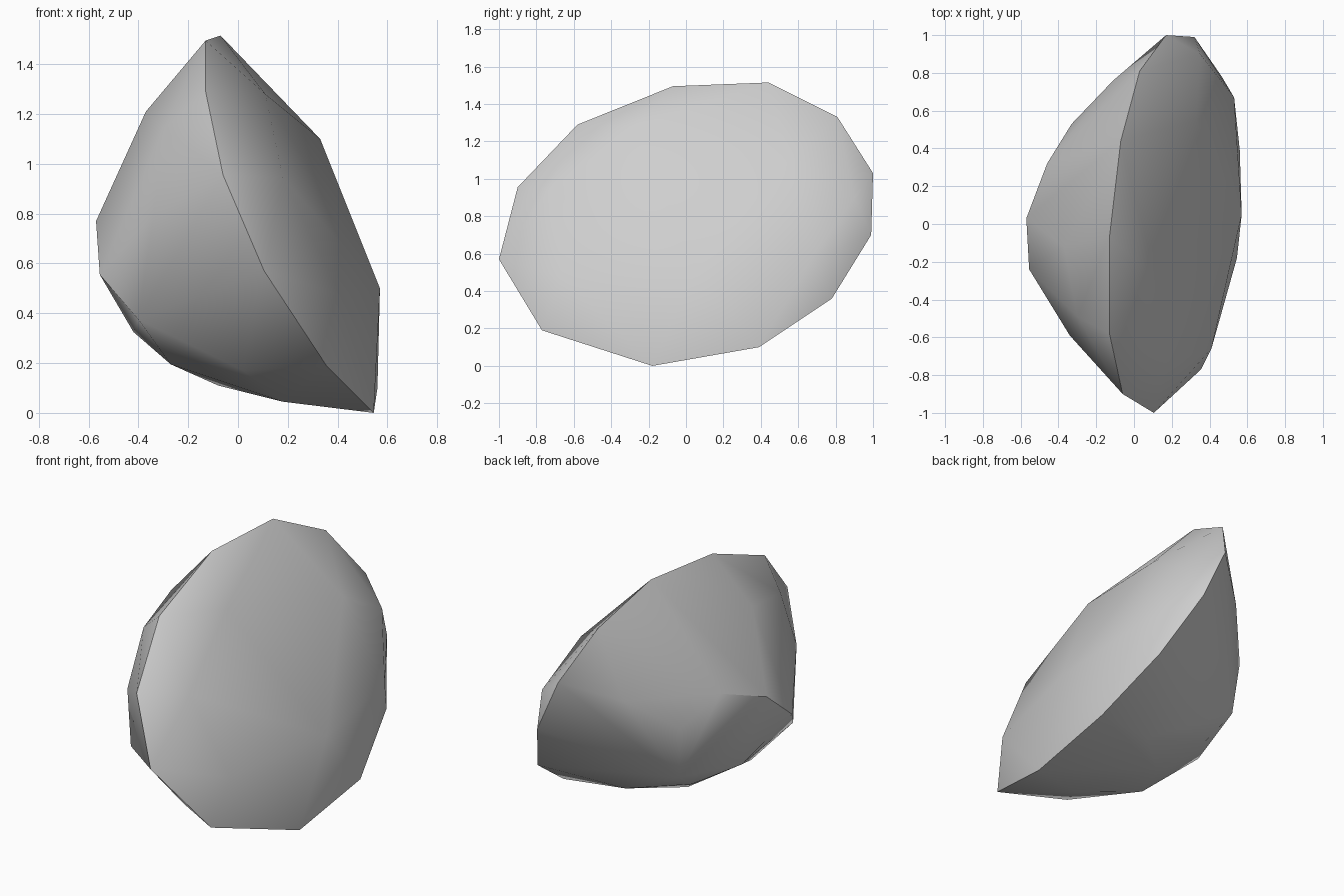
import bpy, bmesh, math

if "Cube" in bpy.data.objects:
    bpy.data.objects.remove(bpy.data.objects["Cube"])

# Sharp rim around the split face of the boulder
rim = [(-.13, -.07, 1.495), (-.13, -.58, 1.29), (-.06, -.9, .955), (.105, -1, .57),
       (.355, -.77, .19), (.545, -.18, 0), (.56, .39, .1), (.465, .78, .36),
       (.32, .99, .7), (.17, 1, 1.03), (.03, .81, 1.33), (-.07, .44, 1.515)]

# Shallow dome on the right of the rim
dome = [(.11, -.27, 1.28), (.18, -.73, .945), (.41, -.66, .475), (.57, .05, .5),
        (.53, .67, .57), (.35, .9, .9), (.33, .55, 1.1)]

# Bulging left side and back
bulge = [(-.37, -.12, 1.21), (-.3, -.49, 1.14), (-.57, .03, .77), (-.555, -.24, .555),
         (-.4, -.47, .375), (-.34, -.59, .79), (-.46, .32, .87), (-.33, .53, .7),
         (-.11, .76, .9)]

# Rounded underside
underside = [(-.42, .06, .325), (-.25, .3, .25), (-.27, -.25, .195), (.02, -.56, .17),
             (-.08, .1, .11), (.18, .33, .12), (.18, -.3, .045), (-.3, .5, .38)]

# Wrap the corner points in a convex shell and merge nearly flat facets
bm = bmesh.new()
for p in rim + dome + bulge + underside:
    bm.verts.new(p)
bmesh.ops.convex_hull(bm, input=bm.verts[:])
loose = [v for v in bm.verts if not v.link_faces]
bmesh.ops.delete(bm, geom=loose, context='VERTS')
bmesh.ops.dissolve_limit(bm, angle_limit=math.radians(4), verts=[], edges=bm.edges[:])
bmesh.ops.recalc_face_normals(bm, faces=bm.faces[:])

mesh = bpy.data.meshes.new("boulder")
bm.to_mesh(mesh)
bm.free()
boulder = bpy.data.objects.new("boulder", mesh)
bpy.context.collection.objects.link(boulder)

# Plain stone colour
stone = bpy.data.materials.new("grey_stone")
stone.diffuse_color = (.62, .62, .62, 1)
stone.use_nodes = True
stone.node_tree.nodes["Principled BSDF"].inputs["Base Color"].default_value = stone.diffuse_color
mesh.materials.append(stone)

# Flat-looking large facets, soft small ones, crisp main ridges
bpy.context.view_layer.objects.active = boulder
boulder.select_set(True)
bpy.ops.object.shade_smooth_by_angle(angle=.6)
weighted = boulder.modifiers.new("facet_shading", 'WEIGHTED_NORMAL')
weighted.keep_sharp = True
